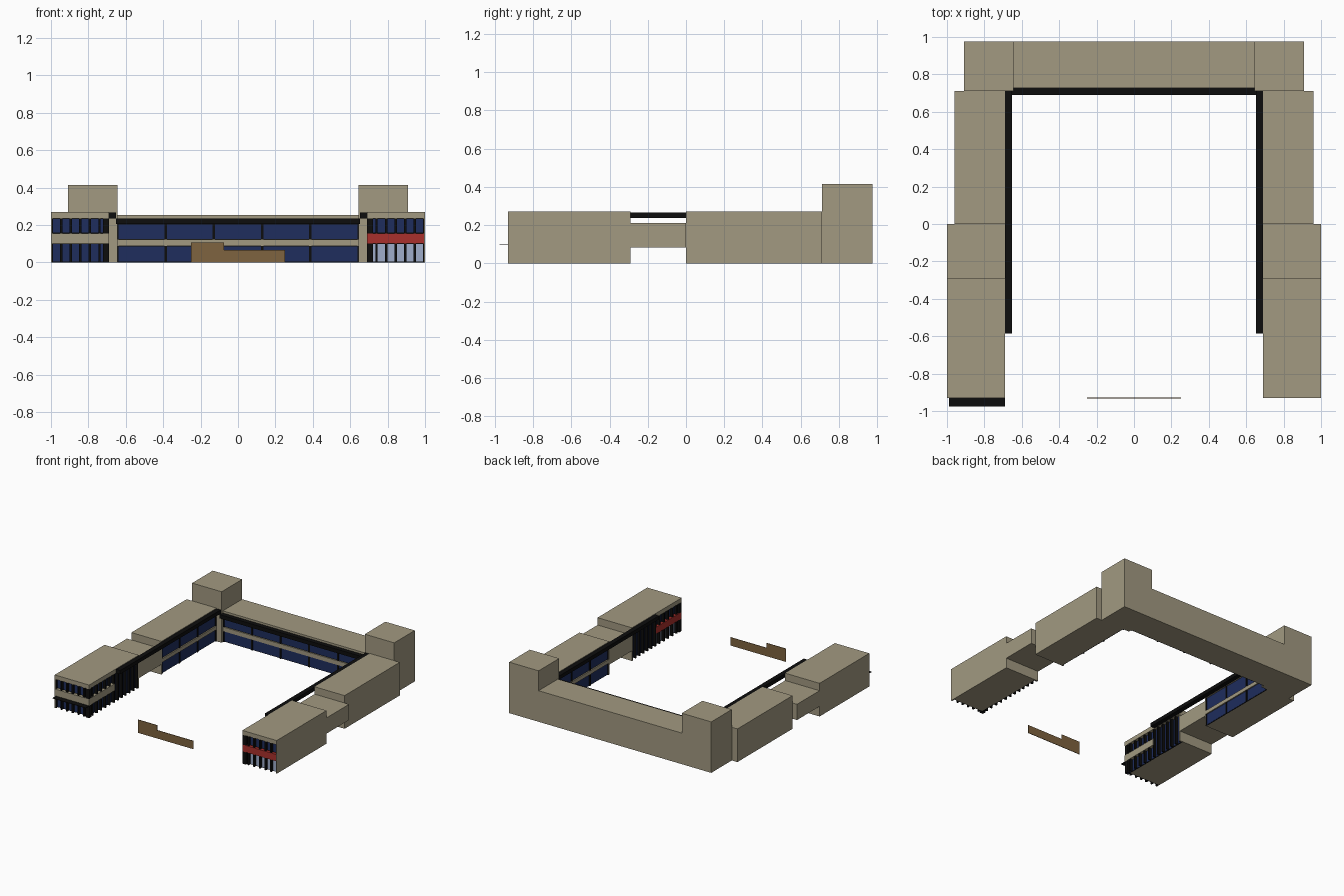
import bpy, bmesh

if "Cube" in bpy.data.objects:
    bpy.data.objects.remove(bpy.data.objects["Cube"])


def material(name, r, g, b):
    m = bpy.data.materials.new(name)
    m.diffuse_color = (r, g, b, 1)
    m.use_nodes = True
    m.node_tree.nodes["Principled BSDF"].inputs["Base Color"].default_value = m.diffuse_color
    return m


STONE = material("stone", 0.36, 0.32, 0.22)
BLACK = material("black_metal", 0.004, 0.004, 0.004)
BLUE = material("blue_glass", 0.013, 0.026, 0.11)
PALE = material("pale_glass", 0.35, 0.42, 0.60)
RED = material("red_panel", 0.40, 0.03, 0.025)
BROWN = material("brown_panel", 0.21, 0.125, 0.05)


def boxes(name, parts, mat):
    """One object made of axis-aligned boxes (x0, x1, y0, y1, z0, z1)."""
    bm = bmesh.new()
    for p in parts:
        lo = [min(p[i], p[i + 1]) for i in (0, 2, 4)]
        hi = [max(p[i], p[i + 1]) for i in (0, 2, 4)]
        for v in bmesh.ops.create_cube(bm, size=1)["verts"]:
            v.co = [hi[i] if v.co[i] > 0 else lo[i] for i in range(3)]
    me = bpy.data.meshes.new(name)
    bm.to_mesh(me)
    bm.free()
    me.materials.append(mat)
    ob = bpy.data.objects.new(name, me)
    bpy.context.collection.objects.link(ob)
    return ob


def glazing(name, place, length, bays, rows, depth, fin, glass):
    """Recessed panes with black fins; place(u0, u1, d0, d1) gives x and y ranges."""
    step = length / bays
    panes, fins = [], []
    for (z0, z1), mat in zip(rows, glass):
        panes = [place(i * step + fin / 2, (i + 1) * step - fin / 2, depth - 0.004, depth + 0.002)
                 + (z0 + 0.004, z1 - 0.002) for i in range(bays)]
        boxes(name + "_panes", panes, mat)
        fins.append(place(0, length, depth - 0.002, depth + 0.004) + (z0, z1))
        for i in range(bays + 1):
            a = max(0, i * step - fin / 2)
            b = min(length, i * step + fin / 2)
            fins.append(place(a, b, 0.002, depth) + (z0, z1))
    boxes(name + "_fins", fins, BLACK)


D, E = 0.028, 0.012        # recess of the finned fronts and of the long fronts
FRONT_ROWS = [(0, 0.10), (0.155, 0.235)]

for s, side in ((-1, "left"), (1, "right")):
    # corner tower
    boxes(side + "_tower", [(s * 0.645, s * 0.91, 0.71, 0.975, 0, 0.415)], STONE)

    # rear part of the wing, with its spandrel and roof edge
    boxes(side + "_rear_wing", [
        (s * (0.69 + E), s * 0.96, 0, 0.71, 0, 0.27),
        (s * 0.69, s * 0.72, 0, 0.71, 0.235, 0.27),
        (s * 0.69, s * 0.72, 0, 0.71, 0.095, 0.125),
        (s * 0.69, s * 0.72, 0, 0.008, 0, 0.24)], STONE)
    # raised link between the wing parts
    boxes(side + "_link", [(s * 0.69, s, -0.29, 0, 0.082, 0.21)], STONE)
    # front pavilion: core, roof slab, outer wall and end wall
    boxes(side + "_pavilion", [
        (s * (0.69 + D), s * 0.995, -0.93 + D, -0.29, 0, 0.25),
        (s * 0.69, s, -0.93, -0.29, 0.235, 0.27),
        (s * 0.994, s, -0.93, -0.29, 0, 0.24),
        (s * 0.69, s, -0.298, -0.29, 0, 0.24)], STONE)
    # coloured band wrapping the pavilion
    boxes(side + "_pavilion_band", [
        (s * 0.69, s * 0.995, -0.93, -0.92 + D, 0.10, 0.155),
        (s * 0.69, s * (0.70 + D), -0.93, -0.60, 0.10, 0.155)],
        RED if s > 0 else STONE)

    # windows
    lower = PALE if s > 0 else BLUE

    def across(u0, u1, d0, d1):
        return (s * (0.69 + u0), s * (0.69 + u1), -0.93 + d0, -0.93 + d1)

    def inward(start):
        return lambda u0, u1, d0, d1: (s * (0.69 + d0), s * (0.69 + d1), start + u0, start + u1)

    glazing(side + "_front", across, 0.306, 6, FRONT_ROWS, D, 0.012, (lower, BLUE))
    glazing(side + "_pavilion_court", inward(-0.93), 0.33, 6, FRONT_ROWS, D, 0.012, (lower, BLUE))
    glazing(side + "_tall_court", inward(-0.60), 0.302, 6, [(0, 0.235)], D, 0.012, (BLUE,))
    glazing(side + "_rear_court", inward(0.008), 0.702, 3,
            [(0, 0.095), (0.125, 0.235)], E, 0.014, (BLUE, BLUE))

    # long canopy on the courtyard side
    boxes(side + "_canopy", [(s * 0.652, s * 0.69, -0.585, 0.71, 0.236, 0.266)], BLACK)

# back block with spandrel and roof edge
boxes("back_block", [
    (-0.645, 0.645, 0.727 + E, 0.975, 0, 0.253),
    (-0.645, 0.645, 0.727, 0.76, 0.205, 0.253),
    (-0.645, 0.645, 0.727, 0.76, 0.088, 0.122)], STONE)
glazing("back_court", lambda u0, u1, d0, d1: (u0 - 0.645, u1 - 0.645, 0.727 + d0, 0.727 + d1),
        1.29, 5, [(0, 0.088), (0.122, 0.205)], E, 0.014, (BLUE, BLUE))
boxes("back_canopy", [(-0.652, 0.652, 0.69, 0.73, 0.205, 0.236)], BLACK)

# thin ledge on the left front
boxes("front_ledge", [(-0.99, -0.69, -0.975, -0.93, 0.098, 0.101)], BLACK)

# stepped low wall at the courtyard entrance
boxes("entrance_wall", [(-0.25, -0.075, -0.932, -0.928, 0, 0.107),
                        (-0.075, 0.25, -0.932, -0.928, 0, 0.067)], BROWN)
